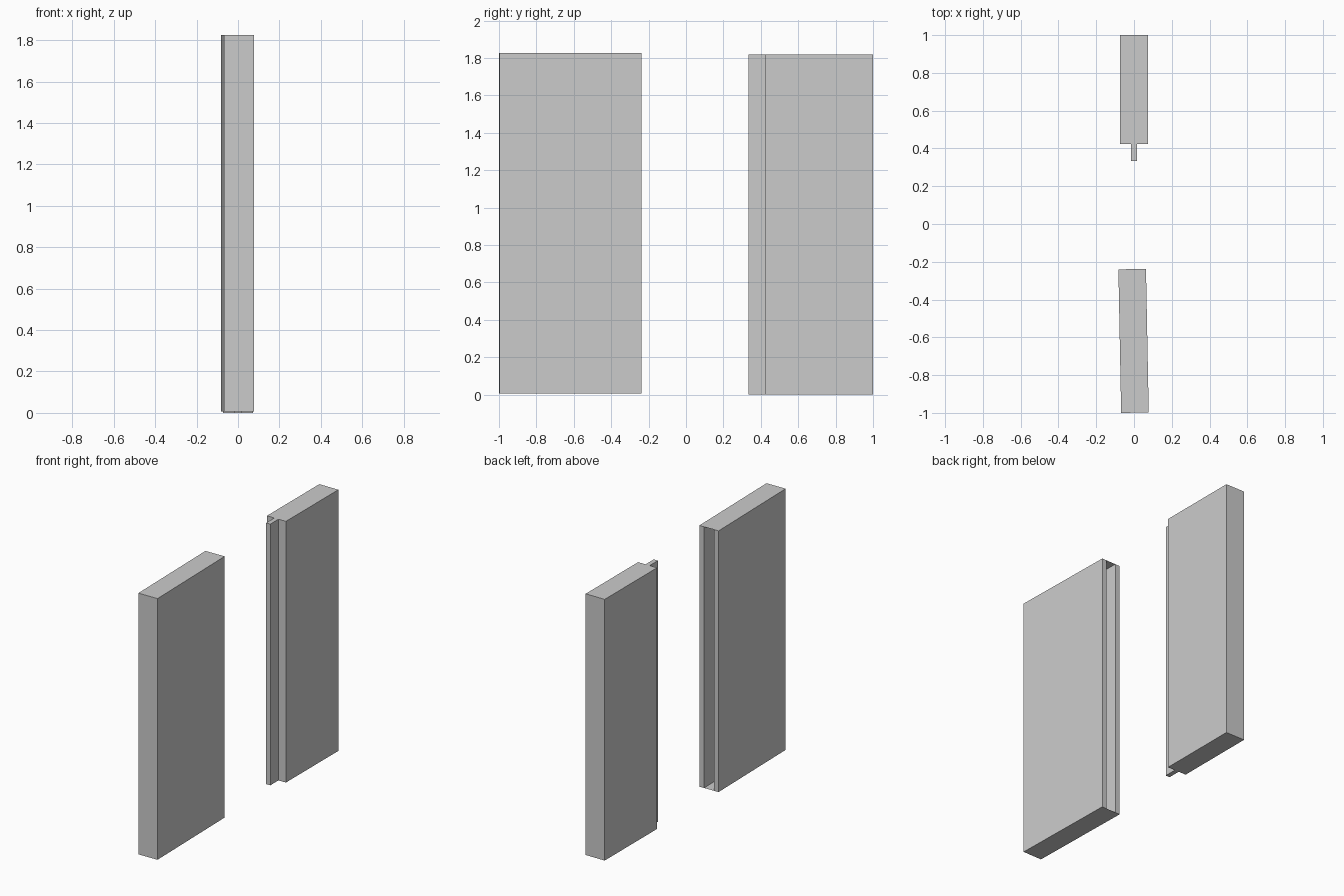
import bpy, bmesh, math
from mathutils import Matrix

if "Cube" in bpy.data.objects:
    bpy.data.objects.remove(bpy.data.objects["Cube"])


def prism(name, outline, cap, z0, z1):
    """Upright board: walls follow outline, the flat ends follow cap (counter-clockwise indices)."""
    bm = bmesh.new()
    low = [bm.verts.new((x, y, z0)) for x, y in outline]
    high = [bm.verts.new((x, y, z1)) for x, y in outline]
    n = len(outline)
    for i in range(n):
        j = (i + 1) % n
        bm.faces.new((low[i], low[j], high[j], high[i]))
    bm.faces.new([high[i] for i in cap])
    bm.faces.new([low[i] for i in reversed(cap)])
    mesh = bpy.data.meshes.new(name)
    bm.to_mesh(mesh)
    bm.free()
    obj = bpy.data.objects.new(name, mesh)
    bpy.context.collection.objects.link(obj)
    return obj


W = 0.073      # half thickness of both boards
HEIGHT = 1.82

# Tongue board: T-shaped section with the tongue facing the other board
T = 0.016
tongue = [(-W, 0.423), (-T, 0.423), (-T, 0.333), (T, 0.333),
          (T, 0.423), (W, 0.423), (W, 1.0), (-W, 1.0)]
prism("tongue_board", tongue, range(8), 0.0, HEIGHT)

# Groove board: groove in the facing edge, closed by the full flat ends
L, G, D = 0.76, 0.037, 0.11
groove = [(-W, 0), (W, 0), (W, L), (G, L), (G, L - D),
          (-G, L - D), (-G, L), (-W, L)]
board = prism("groove_board", groove, [0, 1, 2, 3, 6, 7], 0.006, HEIGHT + 0.006)

# It stands slightly turned
board.data.transform(Matrix.Translation((0.005, -0.9988, 0)) @
                     Matrix.Rotation(math.radians(1.1), 4, 'Z'))
